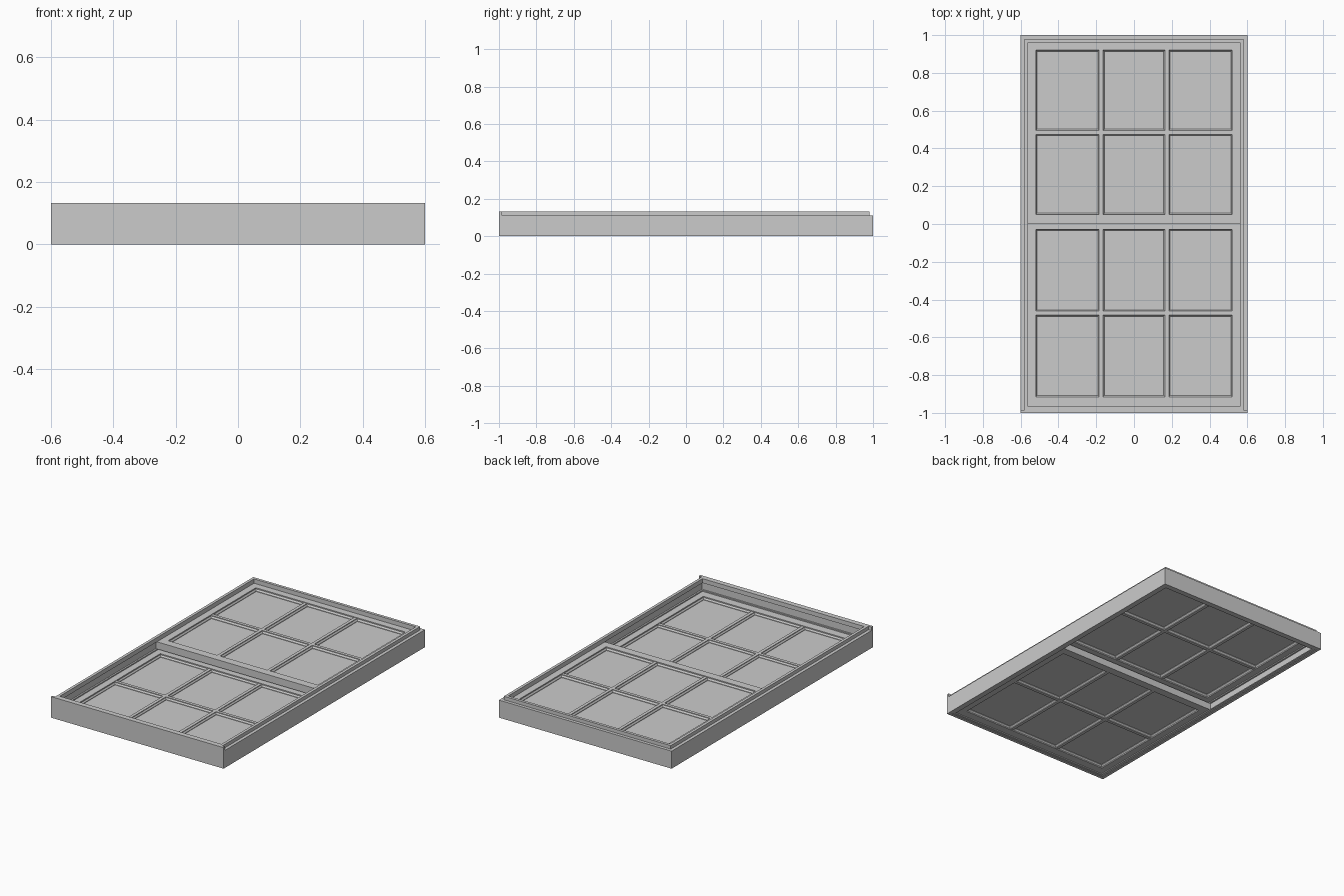
import bpy, bmesh

if "Cube" in bpy.data.objects:
    bpy.data.objects.remove(bpy.data.objects["Cube"])


def add_mesh(name, bm):
    bmesh.ops.recalc_face_normals(bm, faces=bm.faces)
    me = bpy.data.meshes.new(name)
    bm.to_mesh(me)
    bm.free()
    ob = bpy.data.objects.new(name, me)
    bpy.context.collection.objects.link(ob)
    return ob


def box(bm, x0, x1, y0, y1, z0, z1):
    v = bmesh.ops.create_cube(bm, size=1)["verts"]
    for p in v:
        p.co = ((x0 + x1) / 2 + p.co.x * (x1 - x0),
                (y0 + y1) / 2 + p.co.y * (y1 - y0),
                (z0 + z1) / 2 + p.co.z * (z1 - z0))


def ring(bm, x0, x1, y0, y1, profile):
    """Mitred rectangular ring; profile is a closed loop of (inset, z)."""
    loops = [[bm.verts.new(c) for c in ((x0 + i, y0 + i, z), (x1 - i, y0 + i, z),
                                        (x1 - i, y1 - i, z), (x0 + i, y1 - i, z))]
             for i, z in profile]
    for a, b in zip(loops, loops[1:] + loops[:1]):
        for k in range(4):
            n = (k + 1) % 4
            bm.faces.new((a[k], a[n], b[n], b[k]))


def rect(w0, z0, w1, z1):
    return [(w0, z0), (w1, z0), (w1, z1), (w0, z1)]


# Outer casing: low rim all round, taller plate along the front
bm = bmesh.new()
ring(bm, -.6, .6, -1, 1, rect(0, 0, .02, .11))
add_mesh("outer_frame", bm)
bm = bmesh.new()
box(bm, -.6, .6, -1, -.985, .0, .132)
add_mesh("sill_plate", bm)

# Jamb liner with stop beads forming two sash channels
bm = bmesh.new()
ring(bm, -.58, .58, -.985, .98,
     [(0, .003), (.018, .003), (.018, .009), (.008, .009), (.008, .052),
      (.018, .052), (.018, .059), (.008, .059), (.008, .105),
      (.018, .105), (.018, .132), (0, .132)])
add_mesh("jamb_liner", bm)


def sash(name, y0, y1, rail0, rail1, z0, z1):
    ymid = (rail0 + rail1) / 2
    zc = (z0 + z1) / 2
    h = (z1 - z0) / 2
    # Stiles and rails
    bm = bmesh.new()
    for s in (-1, 1):
        a, b = sorted((s * .52, s * .57))
        box(bm, a, b, y0, y1, z0, z1)
    box(bm, -.52, .52, y0, rail0, z0, z1)
    box(bm, -.52, .52, rail1, y1, z0, z1)
    add_mesh(name + "_frame", bm)
    # Glazing bars
    t = .01
    m = h - .003
    bm = bmesh.new()
    for x in (-.174, .174):
        box(bm, x - t, x + t, rail0, rail1, zc - m, zc + m)
    box(bm, -.52, .52, ymid - t, ymid + t, zc - m, zc + m)
    add_mesh(name + "_glazing_bars", bm)
    # Moulding and glass in every pane
    mould, glass = bmesh.new(), bmesh.new()
    for xa, xb in ((-.52, -.184), (-.164, .164), (.184, .52)):
        for ya, yb in ((rail0, ymid - t), (ymid + t, rail1)):
            ring(mould, xa, xb, ya, yb,
                 [(0, zc + m - .004), (.007, zc + .006), (.007, zc - .006), (0, zc - m + .004)])
            box(glass, xa, xb, ya, yb, zc - .003, zc + .003)
    add_mesh(name + "_moulding", mould)
    add_mesh(name + "_glass", glass)


# Two sashes, overlapping at the meeting rails
sash("upper_sash", 0, .972, .05, .92, .059, .104)
sash("lower_sash", -.968, .022, -.915, -.028, .009, .052)
